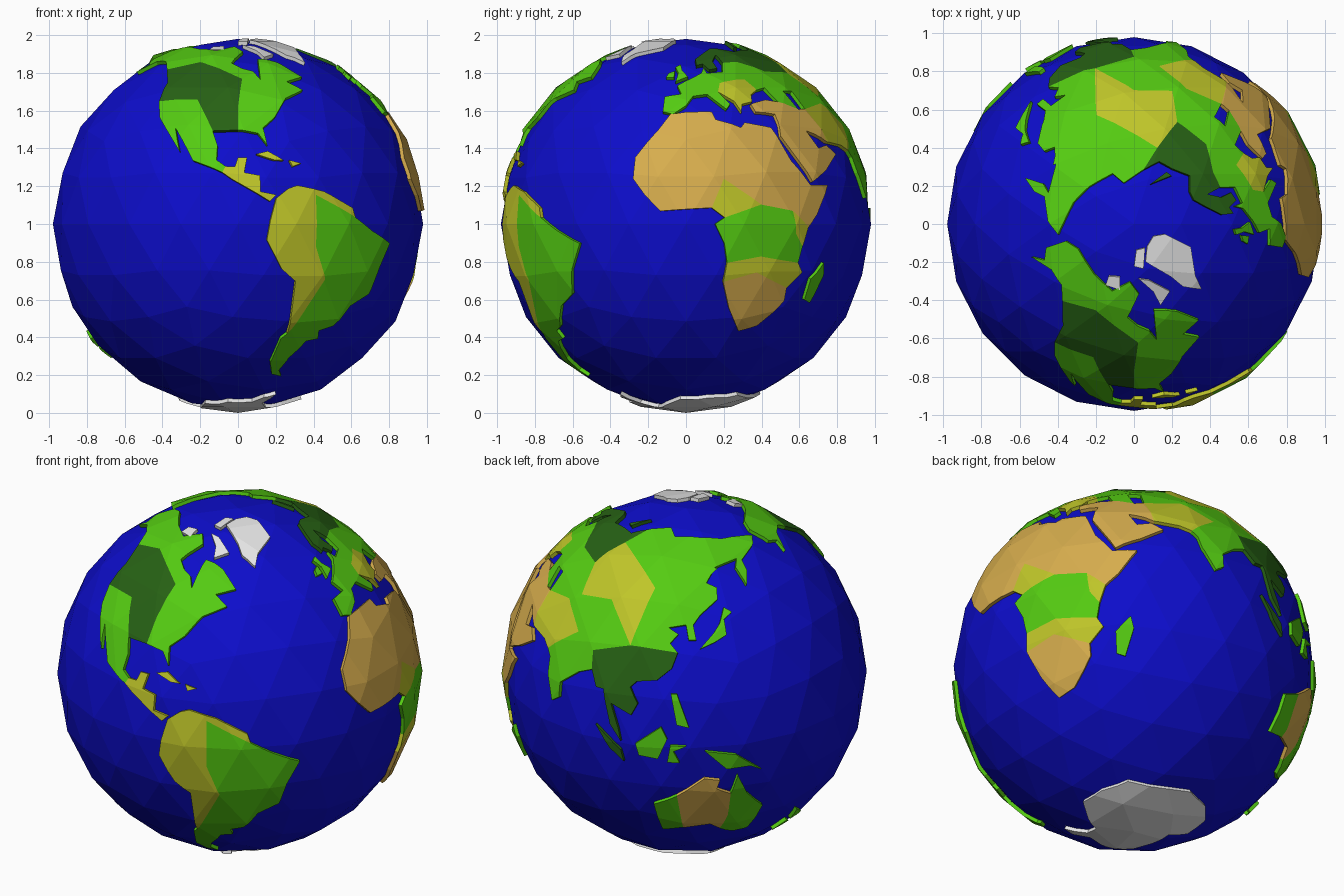
import bpy
import bmesh
from math import sin, cos, radians
from mathutils import Vector

OCEAN_RADIUS = 0.98
WALL_DEPTH = 0.97
CENTRE = Vector((0, 0, 1))

default_cube = bpy.data.objects.get("Cube")
if default_cube:
    bpy.data.objects.remove(default_cube, do_unlink=True)


def make_material(name, red, green, blue):
    material = bpy.data.materials.new(name)
    material.use_nodes = True
    colour = (red, green, blue, 1)
    material.diffuse_color = colour
    material.node_tree.nodes["Principled BSDF"].inputs["Base Color"].default_value = colour
    return material


ocean_blue = make_material("ocean blue", .004, .004, .6)
light_green = make_material("light green", .09, .6, .006)
dark_green = make_material("dark green", .02, .12, .007)
yellow = make_material("yellow", .52, .56, .022)
tan = make_material("tan", .68, .42, .075)
ice_white = make_material("ice white", .8, .8, .8)


def add_object(name, bm, material):
    mesh = bpy.data.meshes.new(name)
    bm.to_mesh(mesh)
    mesh.materials.append(material)
    thing = bpy.data.objects.new(name, mesh)
    thing.location = CENTRE
    bpy.context.collection.objects.link(thing)
    return thing


# Faceted globe: one set of facets shared by the sea and the land
globe = bmesh.new()
bmesh.ops.create_icosphere(globe, subdivisions=3, radius=1)
globe.normal_update()
facets = [([v.co.copy() for v in face.verts], face.normal.copy()) for face in globe.faces]
bmesh.ops.scale(globe, vec=Vector((1, 1, 1)) * OCEAN_RADIUS, verts=globe.verts)
add_object("ocean", globe, ocean_blue)
globe.free()


def direction(longitude, latitude):
    lon, lat = radians(longitude), radians(latitude)
    return Vector((cos(lat) * cos(lon), cos(lat) * sin(lon), sin(lat)))


def clip(loop, plane):
    """Keep the part of a loop on the positive side of a plane through the centre."""
    kept = []
    for index, point in enumerate(loop):
        previous = loop[index - 1]
        here, before = plane.dot(point), plane.dot(previous)
        if (here >= 0) != (before >= 0):
            kept.append(previous.lerp(point, before / (before - here)))
        if here >= 0:
            kept.append(point)
    return kept


def loop_normal(loop):
    total = Vector()
    for index, point in enumerate(loop):
        total += loop[index - 1].cross(point)
    return total


def land(name, material, outline):
    """Raise a coastline of (longitude, latitude) points as a slab following the facets."""
    bm = bmesh.new()
    coast = [direction(*point) for point in outline]
    for corners, normal in facets:
        planes = [corners[i - 1].cross(corners[i]).normalized() for i in range(len(corners))]
        loop = coast
        for plane in planes:
            loop = clip(loop, plane)
        if len(loop) < 3:
            continue
        height = normal.dot(corners[0])
        loop = [point * (height / normal.dot(point)) for point in loop]
        area = loop_normal(loop)
        if area.length < 1e-5:
            continue
        if area.dot(normal) < 0:
            loop.reverse()
        top = [bm.verts.new(point) for point in loop]
        bm.faces.new(top)
        # Coastal walls, skipping the seams between facets
        for index, end in enumerate(loop):
            start = loop[index - 1]
            seam = any(abs(p.dot(start)) < 1e-5 and abs(p.dot(end)) < 1e-5 for p in planes)
            if not seam:
                low = [bm.verts.new(point * WALL_DEPTH) for point in (start, end)]
                bm.faces.new((top[index], top[index - 1], low[0], low[1]))
    add_object(name, bm, material)
    bm.free()


# North America
land("north_america_northern_coast", light_green, [
    (-166, 68), (-156, 71), (-128, 70), (-108, 68), (-94, 72), (-86, 68), (-94, 60), (-88, 57), (-82, 55),
    (-79, 51), (-88, 51), (-114, 60), (-133, 56), (-140, 60), (-151, 60), (-162, 55), (-158, 59), (-165, 61)])
land("north_america_central_plains", dark_green, [
    (-133, 56), (-114, 60), (-88, 51), (-90, 39), (-90, 30), (-99, 30), (-107, 42), (-124, 41), (-125, 49)])
land("north_america_southwest", light_green, [
    (-124, 41), (-107, 42), (-99, 30), (-97, 25), (-97, 20), (-94, 18), (-95, 16), (-105, 20), (-109, 26),
    (-113, 31), (-110, 23), (-116, 30), (-121, 35)])
land("north_america_east", light_green, [
    (-88, 51), (-79, 51), (-78, 58), (-77, 62), (-70, 61), (-64, 59), (-56, 52), (-66, 50), (-60, 46),
    (-70, 42), (-76, 35), (-81, 31), (-80, 25), (-83, 29), (-90, 30), (-90, 39)])
land("central_america", yellow, [
    (-94, 18), (-91, 18), (-90, 21), (-87, 21), (-88, 16), (-83, 15), (-83, 10), (-78, 9), (-80, 7),
    (-85, 10), (-92, 14), (-95, 16)])
land("caribbean_west_island", yellow, [(-84, 22), (-80, 23), (-75, 20), (-78, 20)])
land("caribbean_east_island", yellow, [(-73, 20), (-69, 19), (-72, 18)])

# Arctic ice
land("greenland_ice", ice_white, [
    (-73, 78), (-60, 82), (-32, 83), (-18, 80), (-22, 71), (-40, 65), (-44, 60), (-52, 65), (-55, 70)])
land("arctic_north_island", ice_white, [(-90, 77), (-85, 82), (-65, 82), (-78, 76)])
land("arctic_east_island", ice_white, [(-85, 73), (-75, 72), (-62, 66), (-72, 63), (-74, 68)])
land("arctic_west_island", ice_white, [(-116, 72), (-105, 73), (-102, 69), (-115, 69)])

# South America
land("south_america_west", yellow, [
    (-78, 8), (-74, 11), (-71, 12), (-62, 10), (-52, 5), (-51, 2), (-65, 9), (-65, -7), (-61, -17),
    (-71, -36), (-71, -18), (-76, -14), (-81, -5), (-80, 1)])
land("south_america_east", light_green, [
    (-65, 9), (-51, 2), (-44, -2), (-35, -6), (-39, -14), (-41, -22), (-48, -26), (-53, -33), (-58, -35),
    (-57, -38), (-62, -39), (-67, -46), (-69, -52), (-66, -55), (-72, -54), (-75, -48), (-73, -38),
    (-71, -36), (-61, -17), (-65, -7)])

# Africa
land("africa_northern_desert", tan, [
    (-17, 21), (-10, 30), (-6, 36), (10, 37), (11, 34), (20, 31), (22, 33), (32, 31), (37, 20), (43, 12),
    (51, 12), (45, 3), (41, -1), (35, 4), (24, 6), (12, 14), (8, 5), (-8, 4), (-13, 9), (-17, 14)])
land("africa_west_savanna", yellow, [(8, 5), (12, 14), (24, 6), (12, 2)])
land("africa_rainforest", light_green, [
    (12, 2), (24, 6), (35, 4), (36, -3), (39, -7), (38, -12), (24, -10), (13, -12), (12, -6), (9, 0)])
land("africa_east_savanna", yellow, [(35, 4), (41, -1), (39, -7), (36, -3)])
land("africa_south_savanna", yellow, [
    (13, -12), (24, -10), (38, -12), (40, -15), (35, -20), (23, -15), (12, -18)])
land("africa_southern_desert", tan, [
    (12, -18), (23, -15), (35, -20), (35, -24), (32, -28), (27, -33), (20, -35), (18, -32), (15, -27)])
land("africa_east_island", light_green, [(44, -17), (49, -12), (50, -16), (47, -25), (44, -24)])

# Europe
land("scandinavia", dark_green, [
    (33, 60), (23, 60), (22, 65), (17, 61), (18, 57), (13, 56), (10, 59), (6, 58), (6, 62), (14, 67),
    (22, 70), (30, 70)])
land("europe_west", light_green, [
    (20, 55), (30, 51), (16, 49), (14, 45), (18, 40), (16, 38), (9, 44), (3, 43), (0, 39), (-5, 36),
    (-9, 37), (-9, 43), (-2, 44), (-4, 48), (2, 51), (8, 54), (10, 57), (11, 54)])
land("europe_southeast", yellow, [
    (30, 51), (33, 46), (29, 44), (28, 41), (23, 40), (22, 37), (20, 41), (14, 45), (16, 49)])
land("europe_east", light_green, [
    (33, 60), (48, 55), (67, 54), (74, 43), (69, 40), (54, 38), (53, 45), (47, 45), (50, 38), (41, 41),
    (38, 47), (33, 46), (30, 51), (20, 55), (23, 60)])
land("british_island", light_green, [(-5, 50), (1, 52), (-2, 55), (-3, 58), (-6, 57), (-4, 54)])
land("irish_island", light_green, [(-10, 52), (-6, 52), (-6, 55), (-9, 54)])

# Asia
land("northern_taiga", dark_green, [
    (67, 54), (48, 55), (33, 60), (30, 70), (41, 67), (55, 69), (68, 69), (80, 73), (73, 65)])
land("northern_arctic_island", dark_green, [(52, 71), (68, 77), (58, 71)])
land("siberia_and_pacific_coast", light_green, [
    (73, 65), (80, 73), (104, 77), (113, 73), (140, 72), (160, 70), (179, 68), (-172, 66), (178, 63),
    (163, 60), (162, 56), (157, 51), (156, 58), (160, 61), (143, 59), (136, 54), (141, 52), (140, 48),
    (131, 43), (128, 40), (129, 35), (126, 35), (125, 40), (118, 39), (122, 37), (119, 34), (122, 31),
    (104, 32), (109, 52)])
land("central_asia_steppe", yellow, [(104, 32), (109, 52), (73, 65), (67, 54), (74, 43), (90, 45)])
land("asia_high_plateau", light_green, [(69, 40), (74, 43), (90, 45), (104, 32), (90, 28), (81, 32)])
land("middle_east_desert", tan, [
    (27, 40), (35, 42), (41, 41), (50, 38), (54, 38), (57, 26), (51, 29), (48, 30), (51, 24), (56, 25),
    (60, 22), (52, 17), (44, 13), (35, 28), (36, 36), (28, 37)])
land("southwest_asia_dry_land", yellow, [(54, 38), (69, 40), (81, 32), (70, 23), (66, 25), (57, 26)])
land("indian_peninsula", light_green, [
    (81, 32), (90, 28), (91, 22), (86, 20), (80, 15), (80, 10), (77, 8), (73, 16), (72, 21), (70, 23)])
land("southeast_asia_jungle", dark_green, [
    (90, 28), (104, 32), (122, 31), (120, 26), (115, 22), (108, 21), (106, 19), (109, 14), (107, 10),
    (100, 13), (103, 5), (104, 1), (100, 6), (98, 13), (97, 17), (94, 17), (91, 22)])
land("japanese_islands", light_green, [
    (130, 32), (136, 34), (141, 36), (141, 41), (145, 43), (142, 45), (139, 40), (136, 37)])

# Southern islands
land("sumatra_island", dark_green, [(95, 5), (104, -2), (105, -6), (100, -2)])
land("borneo_island", light_green, [(109, 1), (117, 7), (119, 3), (116, -4), (110, -3)])
land("sulawesi_island", light_green, [(119, -5), (120, 1), (125, 1), (121, -1), (123, -5)])
land("philippine_islands", light_green, [(120, 18), (122, 18), (126, 7), (122, 8)])
land("new_guinea_island", light_green, [(131, -1), (141, -3), (150, -10), (146, -8), (138, -8)])
land("new_zealand_north_island", light_green, [(173, -35), (178, -38), (174, -41)])
land("new_zealand_south_island", light_green, [(172, -41), (174, -42), (168, -46), (167, -45)])

# Australia
land("australia_west", light_green, [(114, -22), (122, -18), (124, -33), (116, -35)])
land("australia_central_desert", tan, [
    (122, -18), (131, -11), (136, -12), (135, -15), (140, -18), (140, -28), (138, -35), (134, -32), (124, -33)])
land("australia_east", light_green, [
    (140, -18), (142, -11), (146, -19), (153, -26), (150, -37), (144, -38), (138, -35), (140, -28)])

# Antarctica
land("antarctica_ice", ice_white, [
    (-60, -66), (-62, -74), (-45, -78), (-25, -75), (-5, -70), (20, -69), (45, -67), (80, -68), (100, -66),
    (125, -66), (145, -67), (165, -71), (165, -78), (-160, -78), (-130, -74), (-100, -72), (-75, -73), (-68, -68)])
